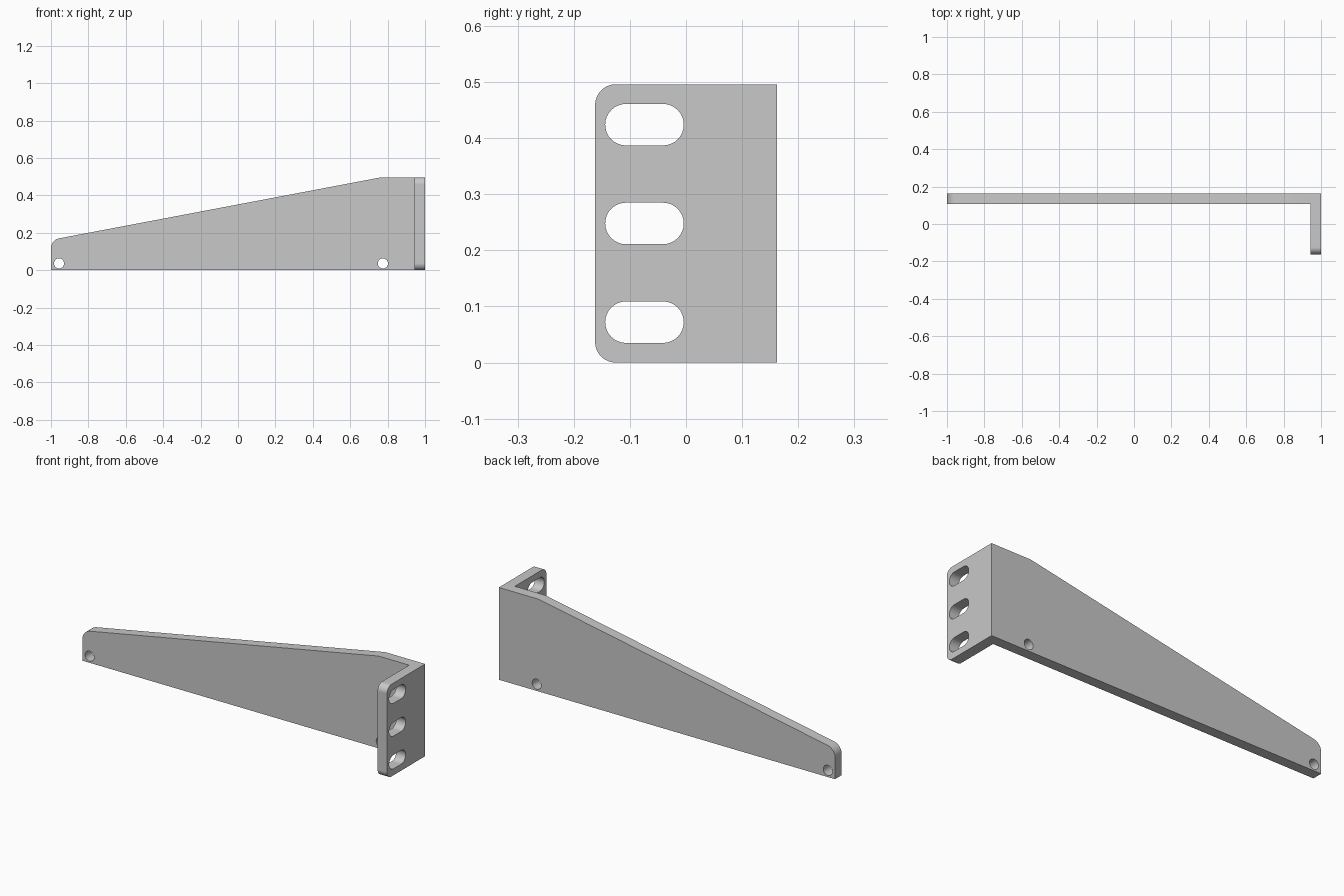
import bpy, bmesh, math
from mathutils import Vector

if "Cube" in bpy.data.objects:
    bpy.data.objects.remove(bpy.data.objects["Cube"], do_unlink=True)

WIDTH, HEIGHT, THICK = 0.162, 0.496, 0.056


def fillet(prev, corner, nxt, radius, steps=12):
    """Points of an arc that rounds a corner."""
    c = Vector(corner)
    u, v = (Vector(prev) - c).normalized(), (Vector(nxt) - c).normalized()
    half = u.angle(v) / 2
    centre = c + (u + v).normalized() * radius / math.sin(half)
    start = c + u * radius / math.tan(half) - centre
    end = c + v * radius / math.tan(half) - centre
    begin = math.atan2(start.y, start.x)
    turn = math.remainder(math.atan2(end.y, end.x) - begin, math.tau)
    angles = [begin + turn * i / steps for i in range(steps + 1)]
    return [(centre.x + radius * math.cos(a), centre.y + radius * math.sin(a)) for a in angles]


def stadium(y, z, half_length, radius, steps=16):
    """Outline of a slot; a circle when half_length is zero."""
    pts = []
    for side, begin in ((1, -math.pi / 2), (-1, math.pi / 2)):
        for i in range(steps + (1 if half_length else 0)):
            a = begin + math.pi * i / steps
            pts.append((y + side * half_length + radius * math.cos(a),
                        z + radius * math.sin(a)))
    return pts


def prism(name, outline, axis, low, high):
    """Extrude a flat outline along an axis."""
    place = {"x": lambda a, b, d: (d, a, b),
             "y": lambda a, b, d: (a, d, b),
             "z": lambda a, b, d: (a, b, d)}[axis]
    bm = bmesh.new()
    face = bm.faces.new([bm.verts.new(place(a, b, low)) for a, b in outline])
    new = bmesh.ops.extrude_face_region(bm, geom=[face])["geom"]
    shift = Vector(place(0, 0, high - low))
    bmesh.ops.translate(bm, vec=shift, verts=[g for g in new if isinstance(g, bmesh.types.BMVert)])
    bmesh.ops.recalc_face_normals(bm, faces=bm.faces)
    mesh = bpy.data.meshes.new(name)
    bm.to_mesh(mesh)
    bm.free()
    obj = bpy.data.objects.new(name, mesh)
    bpy.context.collection.objects.link(obj)
    return obj


def combine(target, tool, operation):
    """Apply a boolean and remove its cutter."""
    mod = target.modifiers.new(tool.name, "BOOLEAN")
    mod.operation, mod.object, mod.solver = operation, tool, "EXACT"
    bpy.context.view_layer.objects.active = target
    bpy.ops.object.modifier_apply(modifier=mod.name)
    bpy.data.objects.remove(tool, do_unlink=True)


# L-shaped plan of arm and mounting flange
inner_x, inner_y = 1 - THICK, WIDTH - THICK
bracket = prism("bracket", [(-1.2, inner_y), (inner_x, inner_y), (inner_x, -0.3),
                            (1, -0.3), (1, WIDTH), (-1.2, WIDTH)], "z", -0.2, 0.8)

# End outline with the flange's rounded outer corners
bottom, top = (-WIDTH, 0), (-WIDTH, HEIGHT)
outer_bottom, outer_top = (0.3, 0), (0.3, HEIGHT)
ends = ([outer_bottom, outer_top] + fillet(outer_top, top, bottom, 0.037)
        + fillet(top, bottom, outer_bottom, 0.037))
combine(bracket, prism("end_outline", ends, "x", -1.5, 1.5), "INTERSECT")

# Sloping top edge of the arm with a rounded tip
tip, low, high = (-1, 0.162), (-1, -0.1), (1.2, 0.579)
side = [low, (1.2, -0.1), high] + fillet(high, tip, low, 0.055)
combine(bracket, prism("side_outline", side, "y", -0.5, 0.5), "INTERSECT")

# Round holes in the arm
for x in (-0.957, 0.775):
    combine(bracket, prism("hole", stadium(x, 0.036, 0, 0.027), "y", 0, 0.3), "DIFFERENCE")

# Slots in the flange
for z in (0.072, 0.248, 0.424):
    combine(bracket, prism("slot", stadium(-0.074, z, 0.033, 0.037), "x", 0.8, 1.2), "DIFFERENCE")

# Plain light grey metal
metal = bpy.data.materials.new("grey_metal")
colour = (0.58, 0.58, 0.58, 1)
metal.use_nodes = True
metal.diffuse_color = colour
metal.node_tree.nodes["Principled BSDF"].inputs["Base Color"].default_value = colour
bracket.data.materials.clear()
bracket.data.materials.append(metal)

# Smooth rounded edges while the flat sides stay flat
bpy.ops.object.select_all(action="DESELECT")
bracket.select_set(True)
bpy.context.view_layer.objects.active = bracket
bpy.ops.object.shade_smooth_by_angle(angle=math.radians(30))
bracket.modifiers.new("flat_sides", "WEIGHTED_NORMAL").keep_sharp = True
